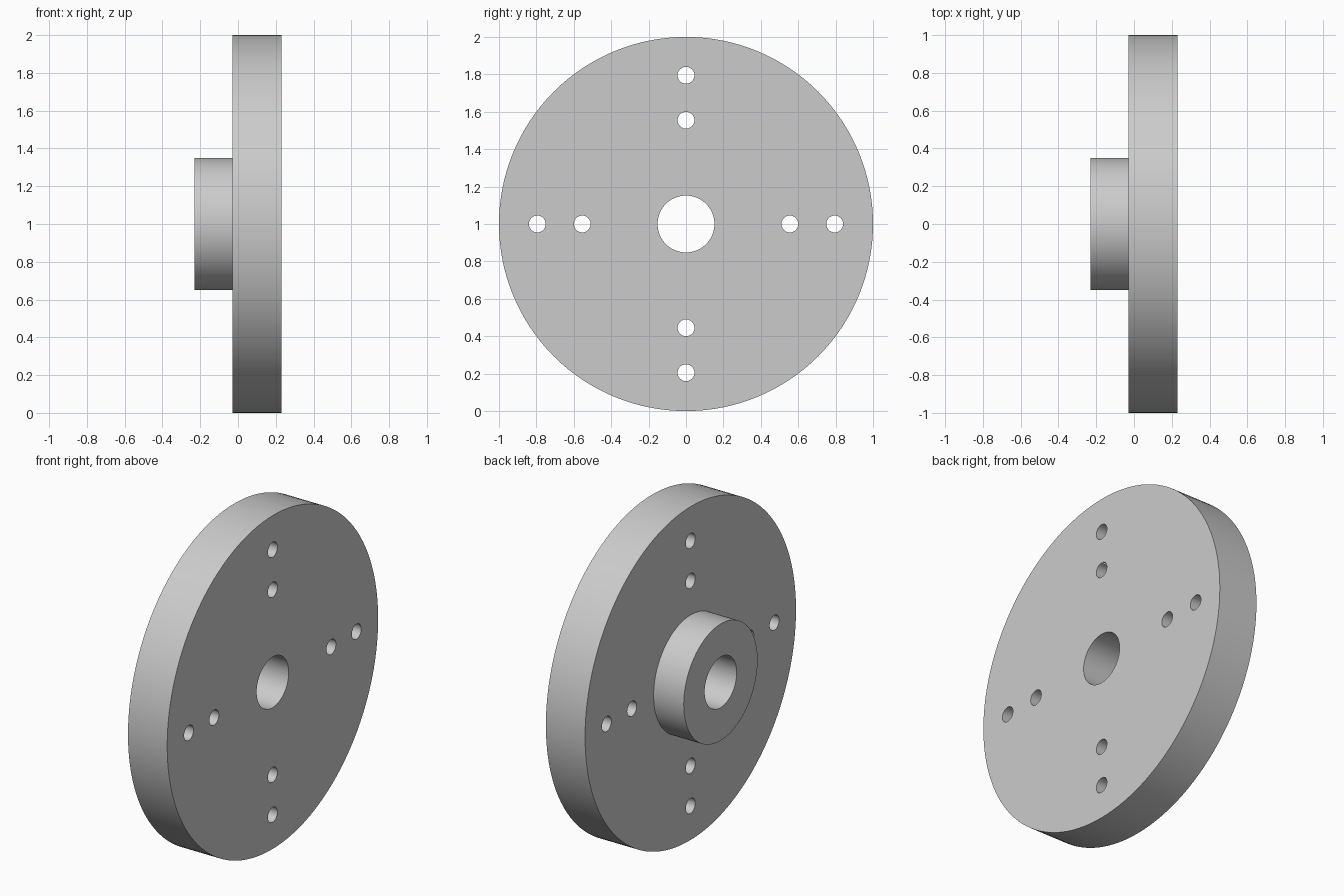
import bpy
import math

cube = bpy.data.objects.get("Cube")
if cube:
    bpy.data.objects.remove(cube, do_unlink=True)

CENTRE_Z = 1.0
FACE_X, STEP_X, HUB_X = 0.23, -0.03, -0.23
DISC_R, HUB_R, BORE_R, HOLE_R = 1.0, 0.35, 0.152, 0.045

grey = bpy.data.materials.new("plain_grey")
grey.use_nodes = True
colour = (0.6, 0.6, 0.6, 1.0)
grey.diffuse_color = colour
grey.node_tree.nodes["Principled BSDF"].inputs["Base Color"].default_value = colour


def lathe(name, profile, sides):
    """Turn a closed (x, radius) profile around the x axis."""
    verts, faces = [], []
    n = len(profile)
    for i in range(sides):
        a = 2 * math.pi * i / sides
        verts += [(x, r * math.cos(a), CENTRE_Z + r * math.sin(a)) for x, r in profile]
        j = (i + 1) % sides
        for k in range(n):
            m = (k + 1) % n
            faces.append((i * n + k, j * n + k, j * n + m, i * n + m))
    mesh = bpy.data.meshes.new(name)
    mesh.from_pydata(verts, [], faces)
    obj = bpy.data.objects.new(name, mesh)
    bpy.context.collection.objects.link(obj)
    return obj


def activate(obj):
    bpy.ops.object.select_all(action="DESELECT")
    obj.select_set(True)
    bpy.context.view_layer.objects.active = obj


# Stepped disc with hub and through bore
disc = lathe("flanged_disc", [
    (FACE_X, BORE_R), (FACE_X, DISC_R), (STEP_X, DISC_R),
    (STEP_X, HUB_R), (HUB_X, HUB_R), (HUB_X, BORE_R),
], 128)
disc.data.materials.append(grey)
activate(disc)
bpy.ops.object.mode_set(mode="EDIT")
bpy.ops.mesh.select_all(action="SELECT")
bpy.ops.mesh.normals_make_consistent(inside=False)
bpy.ops.object.mode_set(mode="OBJECT")

# Bolt holes: two on each of four arms
for arm in range(4):
    a = arm * math.pi / 2
    for radius in (0.555, 0.795):
        bpy.ops.mesh.primitive_cylinder_add(
            vertices=32, radius=HOLE_R, depth=1,
            location=(0.1, radius * math.cos(a), CENTRE_Z + radius * math.sin(a)),
            rotation=(0, math.pi / 2, 0))
        cutter = bpy.context.object
        cutter.name = "bolt_hole_cutter"
        cutter.hide_render = True
        activate(disc)
        cut = disc.modifiers.new("bolt_hole", "BOOLEAN")
        cut.operation = "DIFFERENCE"
        cut.solver = "EXACT"
        cut.object = cutter
        bpy.ops.object.modifier_apply(modifier=cut.name)
        bpy.data.objects.remove(cutter, do_unlink=True)

# Smooth round walls, crisp rims
activate(disc)
bpy.ops.object.shade_smooth_by_angle(angle=math.radians(30))
